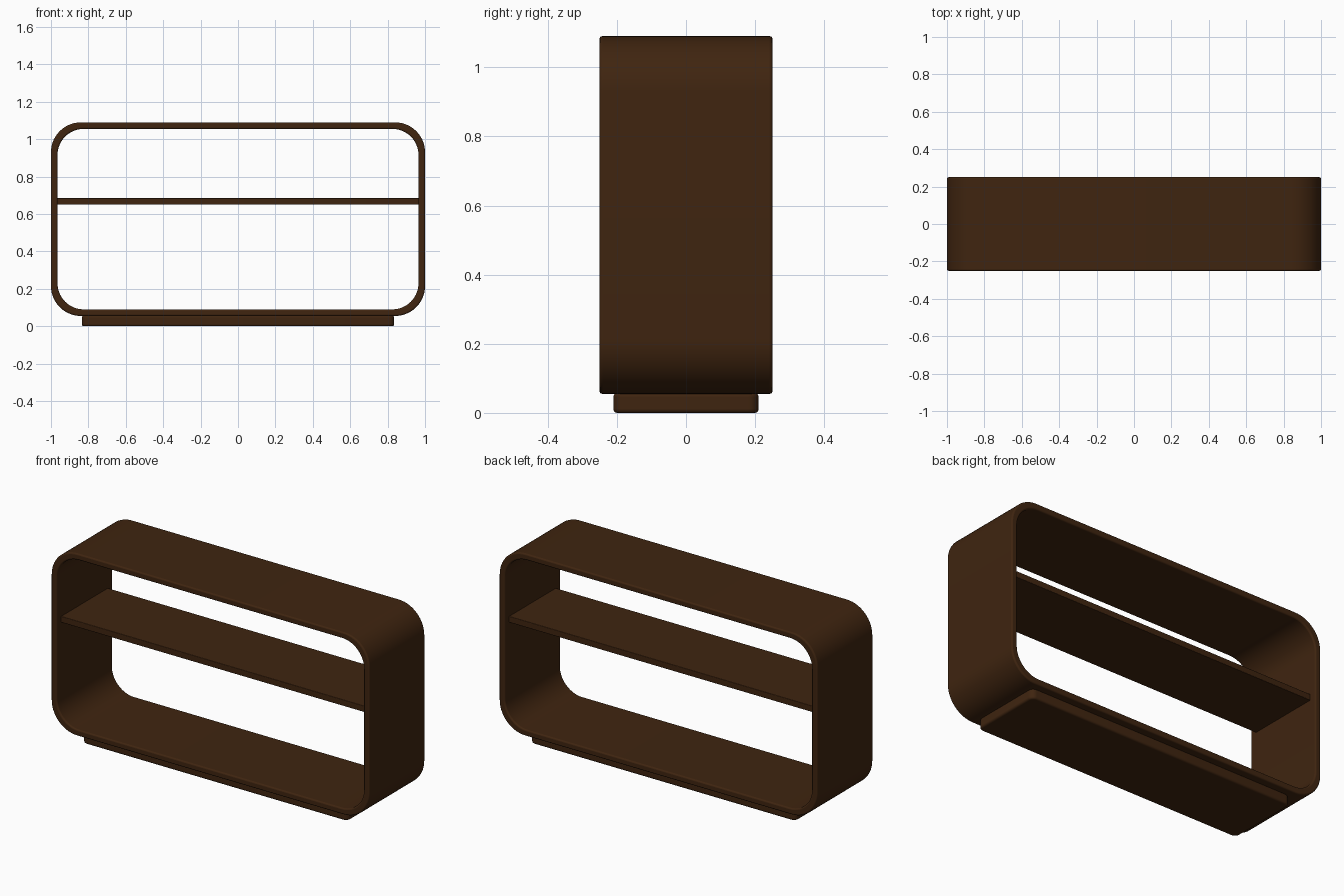
import bpy, bmesh, math

if "Cube" in bpy.data.objects:
    bpy.data.objects.remove(bpy.data.objects["Cube"])

wood = bpy.data.materials.new("dark brown wood")
wood.diffuse_color = (0.05, 0.018, 0.005, 1)
wood.use_nodes = True
wood.node_tree.nodes["Principled BSDF"].inputs["Base Color"].default_value = wood.diffuse_color


def rounded_loop(hx, hy, r, seg=14):
    """Rounded rectangle points, counter-clockwise."""
    pts = []
    for i, (sx, sy) in enumerate([(1, 1), (-1, 1), (-1, -1), (1, -1)]):
        for k in range(seg + 1):
            a = math.pi / 2 * (i + k / seg)
            pts.append((sx * (hx - r) + r * math.cos(a), sy * (hy - r) + r * math.sin(a)))
    return pts


def finish(name, bm, bevel):
    bmesh.ops.recalc_face_normals(bm, faces=bm.faces)
    me = bpy.data.meshes.new(name)
    bm.to_mesh(me)
    bm.free()
    me.materials.append(wood)
    ob = bpy.data.objects.new(name, me)
    bpy.context.collection.objects.link(ob)
    mod = ob.modifiers.new("soft edges", 'BEVEL')
    mod.width = bevel
    mod.segments = 3
    mod.limit_method = 'ANGLE'
    mod.angle_limit = math.radians(40)
    bpy.ops.object.select_all(action='DESELECT')
    bpy.context.view_layer.objects.active = ob
    ob.select_set(True)
    bpy.ops.object.shade_smooth_by_angle(angle=math.radians(35))
    return ob


def slab(name, hx, hy, z0, z1, r, bevel):
    """Flat board with rounded plan corners."""
    bm = bmesh.new()
    loop = rounded_loop(hx, hy, r, 6)
    low = [bm.verts.new((x, y, z0)) for x, y in loop]
    top = [bm.verts.new((x, y, z1)) for x, y in loop]
    bm.faces.new(low)
    bm.faces.new(top)
    n = len(loop)
    for i in range(n):
        j = (i + 1) % n
        bm.faces.new((low[i], low[j], top[j], top[i]))
    return finish(name, bm, bevel)


# Rounded open frame: outer and inner loops joined into a ring
bm = bmesh.new()
zc, hz, t, depth = 0.5725, 0.5175, 0.035, 0.25
outer, inner = rounded_loop(1, hz, 0.16), rounded_loop(1 - t, hz - t, 0.14)
rings = [[bm.verts.new((x, y, z + zc)) for x, z in loop]
         for loop, y in ((outer, -depth), (outer, depth), (inner, depth), (inner, -depth))]
n = len(outer)
for k in range(4):
    a, b = rings[k], rings[(k + 1) % 4]
    for i in range(n):
        j = (i + 1) % n
        bm.faces.new((a[i], a[j], b[j], b[i]))
finish("cabinet_frame", bm, 0.008)

# Shelf set back from both openings
slab("shelf", 0.967, 0.21, 0.65, 0.685, 0.004, 0.003)

# Recessed plinth
slab("plinth", 0.835, 0.21, 0.0, 0.057, 0.03, 0.01)
